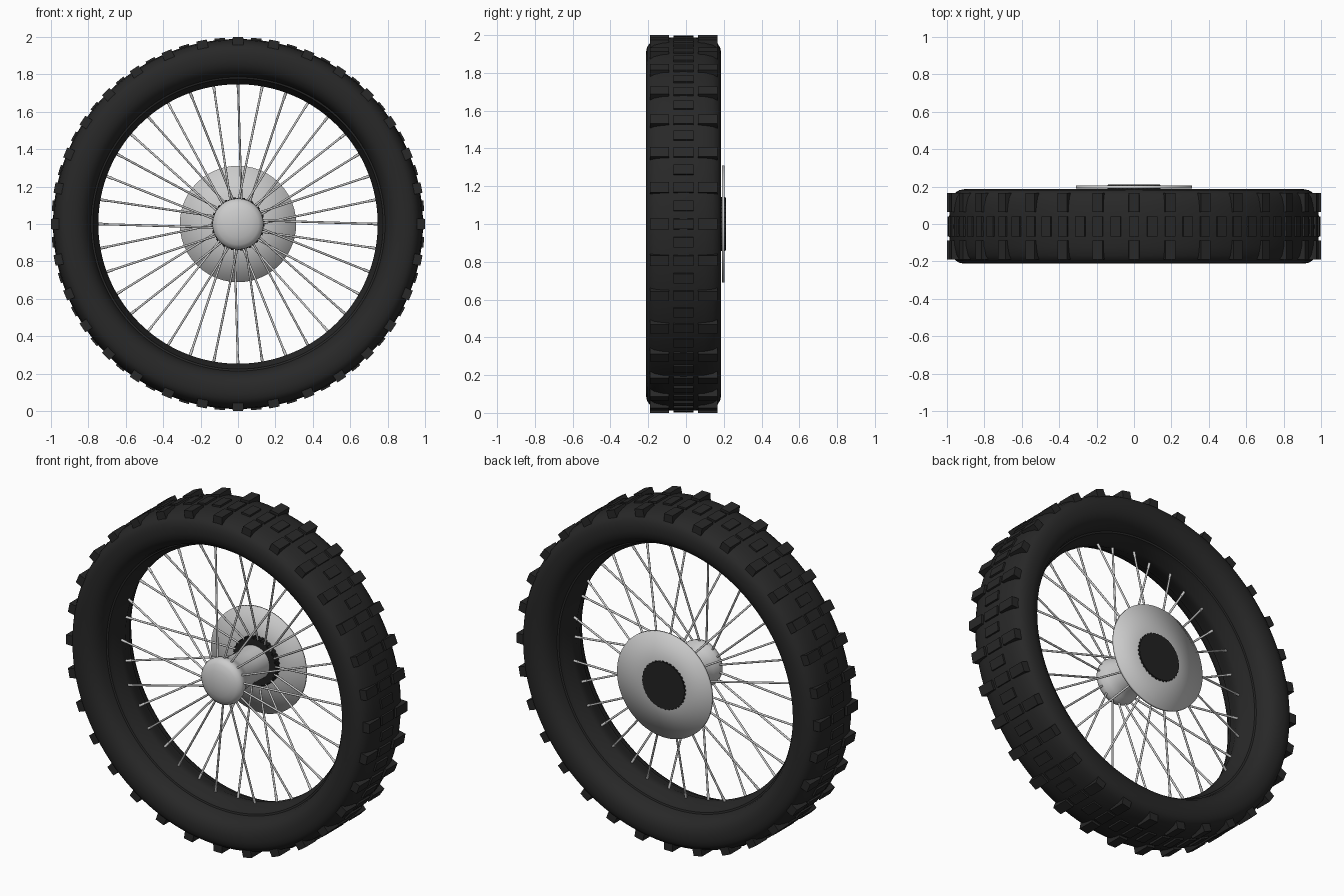
import bpy, bmesh, math
from mathutils import Vector, Matrix

if "Cube" in bpy.data.objects:
    bpy.data.objects.remove(bpy.data.objects["Cube"])

CZ = 1.0        # axle height
YC = -0.013     # middle plane of the tyre


def material(name, v):
    m = bpy.data.materials.new(name)
    m.diffuse_color = (v, v, v, 1)
    m.use_nodes = True
    m.node_tree.nodes["Principled BSDF"].inputs["Base Color"].default_value = m.diffuse_color
    return m


RUBBER = material("black rubber", 0.021)
SILVER = material("silver metal", 0.6)
BLACK = material("black cap", 0.016)


def finish(name, bm, mat, angle=None):
    bmesh.ops.recalc_face_normals(bm, faces=bm.faces)
    me = bpy.data.meshes.new(name)
    bm.to_mesh(me)
    bm.free()
    me.materials.append(mat)
    ob = bpy.data.objects.new(name, me)
    bpy.context.collection.objects.link(ob)
    if angle:
        bpy.context.view_layer.objects.active = ob
        ob.select_set(True)
        bpy.ops.object.shade_smooth_by_angle(angle=math.radians(angle))
        ob.select_set(False)
    return ob


def polar(a, r, y):
    return Vector((r * math.cos(a), y, CZ + r * math.sin(a)))


def lathe(name, profile, mat, n=96, closed=False, angle=40):
    """Spin (y, radius) points around the axle."""
    bm = bmesh.new()
    rings = [[bm.verts.new(polar(2 * math.pi * i / n, r, y)) for i in range(n)]
             for y, r in profile]
    pairs = list(zip(rings, rings[1:]))
    if closed:
        pairs.append((rings[-1], rings[0]))
    for a, b in pairs:
        for i in range(n):
            j = (i + 1) % n
            bm.faces.new((a[i], a[j], b[j], b[i]))
    if not closed:
        bm.faces.new(rings[0])
        bm.faces.new(rings[-1])
    return finish(name, bm, mat, angle)


# Tyre: rounded section with a narrow rim bed and a lip at the inner edge
half = [(0.02, 0.747), (0.07, 0.769), (0.10, 0.776), (0.103, 0.786), (0.140, 0.794),
        (0.172, 0.815), (0.191, 0.843), (0.199, 0.875), (0.199, 0.907), (0.194, 0.934),
        (0.181, 0.955), (0.155, 0.972), (0.11, 0.983), (0.055, 0.988)]
tyre = [(YC - y, r) for y, r in half] + [(YC, 0.989)]
tyre += [(YC + y, r) for y, r in reversed(half)]
lathe("tyre", tyre, RUBBER, n=128, closed=True, angle=35)


# Tread blocks
def tread(name, count, y0, y1, r0, r1, length):
    bm = bmesh.new()
    for i in range(count):
        box = bmesh.ops.create_cube(bm, size=1)["verts"]
        for v in box:
            top = v.co.z > 0
            taper = 0.9 if top else 1.0
            v.co = Vector((v.co.x * length * taper,
                           (y0 + y1) / 2 + v.co.y * (y1 - y0),
                           r1 if top else r0))
        rot = Matrix.Rotation(2 * math.pi * i / count, 4, 'Y')
        bmesh.ops.transform(bm, matrix=Matrix.Translation((0, 0, CZ)) @ rot, verts=box)
    return finish(name, bm, RUBBER)


tread("centre_tread", 64, YC - 0.053, YC + 0.053, 0.96, 0.998, 0.06)
tread("front_side_tread", 32, YC - 0.178, YC - 0.076, 0.92, 1.0, 0.062)
tread("rear_side_tread", 32, YC + 0.076, YC + 0.18, 0.92, 1.0, 0.062)

# Hub: domed front flange tapering into a barrel
lathe("hub", [(-0.194, 0.012), (-0.192, 0.04), (-0.186, 0.075), (-0.174, 0.11),
              (-0.158, 0.131), (-0.14, 0.136), (-0.12, 0.133),
              (-0.09, 0.118), (-0.05, 0.102), (0.06, 0.095), (0.18, 0.10)],
      SILVER, n=64, angle=60)

# Thin brake disc, softly shaded over its edge
lathe("brake_disc", [(0.190, 0.10), (0.190, 0.311), (0.205, 0.311), (0.205, 0.10)],
      SILVER, n=96, angle=180)

# Black cap behind the hub, with a fine toothed ring
lathe("rear_cap", [(0.16, 0.138), (0.212, 0.138)], BLACK, n=72)
bm = bmesh.new()
outline = []
for i in range(36):
    for k, r in ((0, 0.134), (0.45, 0.134), (0.5, 0.143), (0.95, 0.143)):
        outline.append((2 * math.pi * (i + k) / 36, r))
a = [bm.verts.new(polar(t, r, 0.155)) for t, r in outline]
b = [bm.verts.new(polar(t, r, 0.209)) for t, r in outline]
bm.faces.new(a)
bm.faces.new(b)
for i in range(len(a)):
    j = (i + 1) % len(a)
    bm.faces.new((a[i], a[j], b[j], b[i]))
finish("toothed_ring", bm, BLACK)


# Spokes: alternate between front and rear flange, leaning opposite ways
def rod(bm, p, q, r):
    d = q - p
    m = Matrix.Translation((p + q) / 2) @ d.to_track_quat('Z', 'Y').to_matrix().to_4x4()
    bmesh.ops.create_cone(bm, cap_ends=True, segments=10, radius1=r, radius2=r,
                          depth=d.length, matrix=m)


bm = bmesh.new()
for i in range(36):
    t = 2 * math.pi * i / 36
    front = i % 2 == 0
    lean = math.radians(9 if front else -9)
    inner = polar(t + lean, 0.122, -0.135 if front else 0.165)
    outer = polar(t, 0.752, YC + (-0.012 if front else 0.012))
    rod(bm, inner, outer, 0.0058)
    rod(bm, outer.lerp(inner, 0.06), outer, 0.0075)   # nipple
finish("spokes", bm, SILVER, 50)
